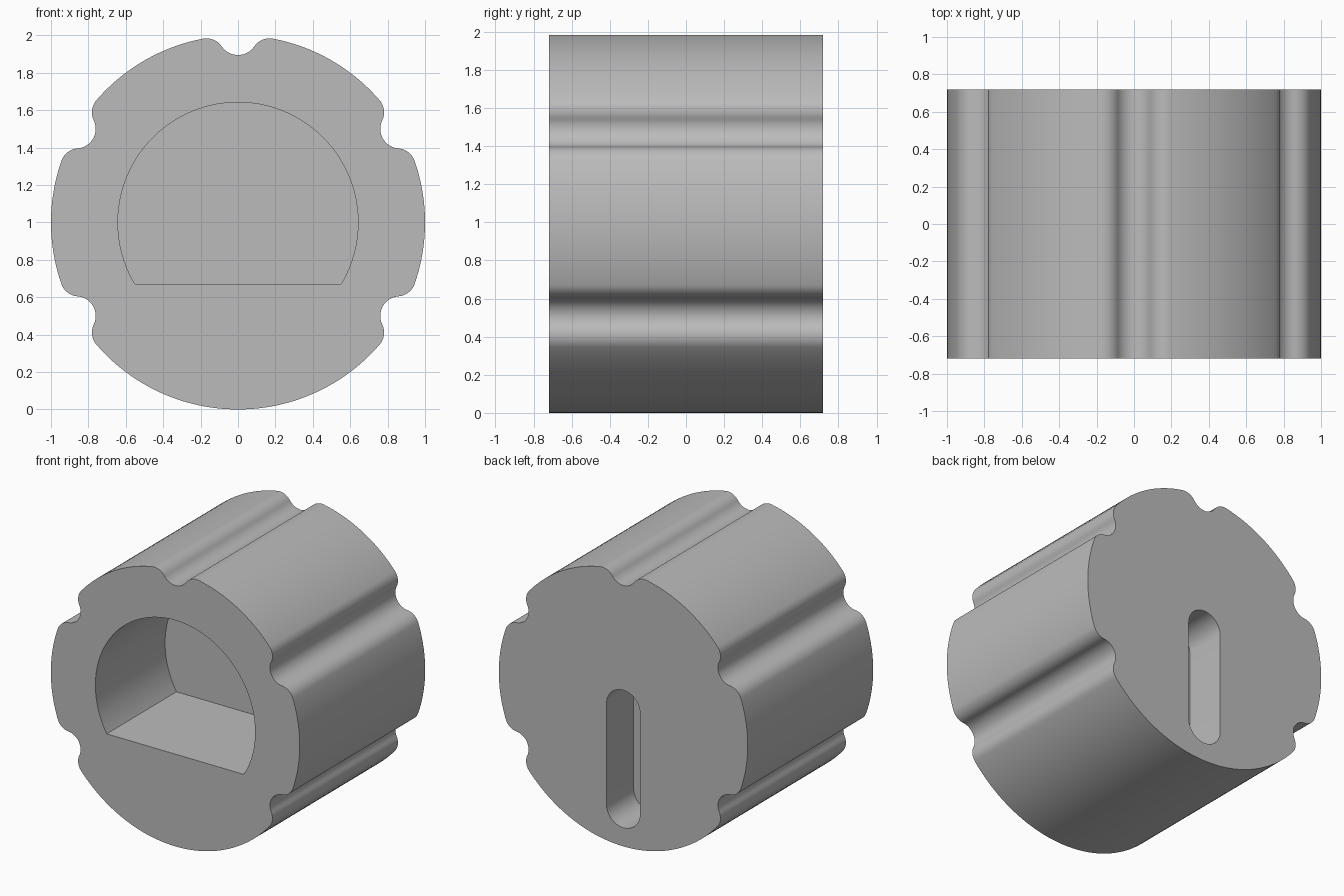
import bpy
import bmesh
from math import acos, asin, atan2, cos, pi, radians, sin, sqrt
from mathutils import Vector

cube = bpy.data.objects.get("Cube")
if cube:
    bpy.data.objects.remove(cube, do_unlink=True)

HALF_DEPTH = 0.72
GROOVE = 0.105   # radius of each grip groove
FILLET = 0.1     # radius of the rounded shoulders beside it
CENTER = Vector((0, 1))


def arc(center, radius, start, end, steps):
    return [Vector(center) + radius * Vector((cos(a), sin(a)))
            for a in (start + (end - start) * i / steps for i in range(steps + 1))]


def prism(name, outline, y0, y1):
    """Extrude a closed x-z outline from y0 to y1."""
    bm = bmesh.new()
    face = bm.faces.new([bm.verts.new((p.x, y0, p.y)) for p in outline])
    side = bmesh.ops.extrude_face_region(bm, geom=[face])
    moved = [v for v in side["geom"] if isinstance(v, bmesh.types.BMVert)]
    bmesh.ops.translate(bm, vec=(0, y1 - y0, 0), verts=moved)
    bmesh.ops.recalc_face_normals(bm, faces=bm.faces)
    mesh = bpy.data.meshes.new(name)
    bm.to_mesh(mesh)
    bm.free()
    obj = bpy.data.objects.new(name, mesh)
    bpy.context.collection.objects.link(obj)
    return obj


def direction(a):
    return Vector((cos(a), sin(a)))


# Outline: a unit circle with five filleted grooves, none at the bottom
reach = 1 - FILLET
spread = acos((reach ** 2 + 1 - (GROOVE + FILLET) ** 2) / (2 * reach))
middles = [radians(a) for a in (-30, 30, 90, 150, 210)]
outline = []
for i, mid in enumerate(middles):
    hub = direction(mid)
    before = reach * direction(mid - spread)
    after = reach * direction(mid + spread)
    to_before, to_after = before - hub, after - hub
    swing = (to_before.angle(-hub))
    # shoulder, groove, shoulder
    first = mid - spread
    last = mid + pi - swing
    turn = last - pi + pi
    shoulder_sweep = (atan2(-to_before.y, -to_before.x) - first) % (2 * pi)
    outline += arc(before, FILLET, first, first + shoulder_sweep, 10)
    outline += arc(hub, GROOVE, mid + pi + swing, mid + pi - swing, 18)[1:-1]
    outline += arc(after, FILLET, mid + spread - shoulder_sweep, mid + spread, 10)
    # rim up to the next groove
    following = middles[(i + 1) % len(middles)] + (2 * pi if i == len(middles) - 1 else 0)
    start, end = mid + spread, following - spread
    steps = round((end - start) / radians(2))
    outline += arc((0, 0), 1, start, end, steps)[1:-1]
body = prism("knob_body", [p + CENTER for p in outline], -HALF_DEPTH, HALF_DEPTH)

# D-shaped socket in the front
SOCKET = 0.642
flat = asin(0.33 / SOCKET)
socket = prism("socket_cutter", arc(CENTER, SOCKET, -flat, pi + flat, 90),
               -HALF_DEPTH - 0.1, 0.08)

# Rounded slot in the back
SLOT = 0.135
slot = prism("slot_cutter",
             arc((0, 1.0), SLOT, 0, pi, 20) + arc((0, 0.27), SLOT, pi, 2 * pi, 20),
             HALF_DEPTH - 0.31, HALF_DEPTH + 0.1)

bpy.context.view_layer.objects.active = body
for cutter in (socket, slot):
    cutter.hide_render = True
    cut = body.modifiers.new(cutter.name, "BOOLEAN")
    cut.operation = "DIFFERENCE"
    cut.solver = "EXACT"
    cut.object = cutter
    bpy.ops.object.modifier_apply(modifier=cut.name)
    bpy.data.objects.remove(cutter, do_unlink=True)

# Plain grey finish
grey = bpy.data.materials.new("grey")
grey.use_nodes = True
colour = (0.5, 0.5, 0.5, 1)
grey.diffuse_color = colour
grey.node_tree.nodes["Principled BSDF"].inputs["Base Color"].default_value = colour
body.data.materials.clear()
body.data.materials.append(grey)

bpy.ops.object.select_all(action="DESELECT")
body.select_set(True)
bpy.ops.object.shade_smooth_by_angle(angle=radians(30))
